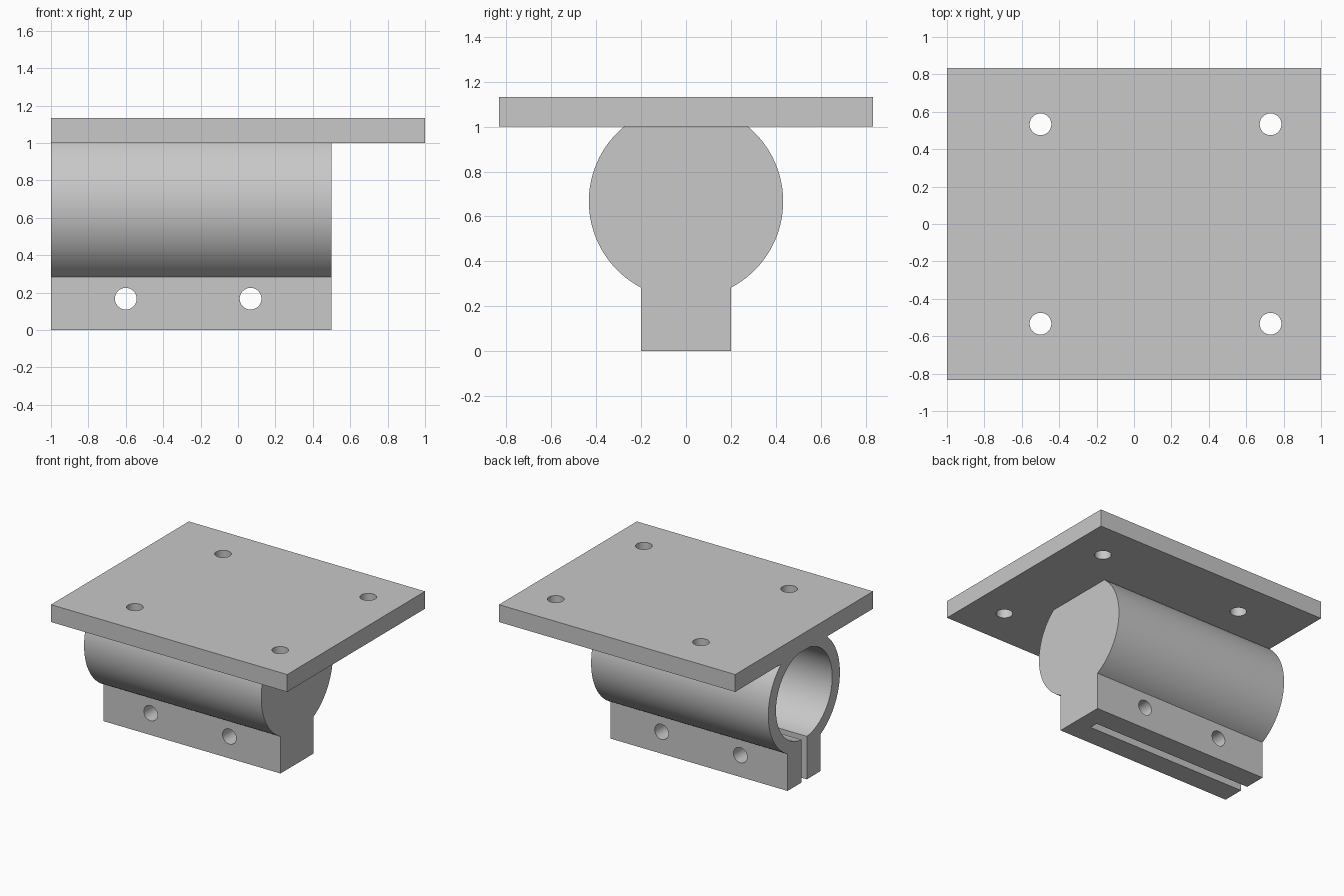
import bpy
import bmesh
from math import radians, asin, acos, sin, cos
from mathutils import Matrix, Vector

cube = bpy.data.objects.get("Cube")
if cube:
    bpy.data.objects.remove(cube, do_unlink=True)

grey = bpy.data.materials.new("plain grey")
grey.use_nodes = True
GREY = (0.58, 0.58, 0.58, 1)
grey.diffuse_color = GREY
grey.node_tree.nodes["Principled BSDF"].inputs["Base Color"].default_value = GREY

# Main dimensions
LEFT, CLAMP_END, BORE_END = -1.0, 0.5, 0.367
PLATE_Z, PLATE_T, PLATE_D = 1.0, 0.133, 1.667
AXIS_Z, OUTER_R, BORE_R = 0.667, 0.433, 0.34
JAW_HALF, SLOT_W, HOLE_R = 0.2, 0.066, 0.058


def make_object(name, bm):
    bmesh.ops.recalc_face_normals(bm, faces=bm.faces)
    mesh = bpy.data.meshes.new(name)
    bm.to_mesh(mesh)
    bm.free()
    mesh.materials.append(grey)
    obj = bpy.data.objects.new(name, mesh)
    bpy.context.collection.objects.link(obj)
    return obj


def box(name, low, high):
    low, high = Vector(low), Vector(high)
    bm = bmesh.new()
    bmesh.ops.create_cube(bm, size=1, matrix=Matrix.Translation((low + high) / 2)
                          @ Matrix.Diagonal((*(high - low), 1)))
    return make_object(name, bm)


def rod(name, center, radius, length, axis, segments=48):
    turn = {"X": Matrix.Rotation(radians(90), 4, "Y"),
            "Y": Matrix.Rotation(radians(90), 4, "X"),
            "Z": Matrix.Identity(4)}[axis]
    bm = bmesh.new()
    bmesh.ops.create_cone(bm, cap_ends=True, segments=segments, radius1=radius,
                          radius2=radius, depth=length,
                          matrix=Matrix.Translation(center) @ turn)
    return make_object(name, bm)


def cut(obj, cutters):
    """Subtract the cutters, bake the result and remove the cutters."""
    for cutter in cutters:
        cutter.hide_render = True
        mod = obj.modifiers.new(cutter.name, "BOOLEAN")
        mod.operation, mod.solver, mod.object = "DIFFERENCE", "EXACT", cutter
    bpy.context.view_layer.update()
    graph = bpy.context.evaluated_depsgraph_get()
    baked = bpy.data.meshes.new_from_object(obj.evaluated_get(graph))
    obj.modifiers.clear()
    obj.data = baked
    for cutter in cutters:
        bpy.data.objects.remove(cutter, do_unlink=True)
    baked.shade_smooth()
    baked.set_sharp_from_angle(angle=radians(30))


# Mounting plate with four screw holes
plate = box("mounting_plate", (-1, -PLATE_D / 2, PLATE_Z),
            (1, PLATE_D / 2, PLATE_Z + PLATE_T))
cut(plate, [rod("plate_hole", (x, y, PLATE_Z), HOLE_R, 1, "Z")
            for x in (-0.5, 0.73) for y in (-0.533, 0.533)])

# Clamp body: flattened round barrel running into a straight jaw block
top_angle = asin((PLATE_Z - AXIS_Z) / OUTER_R)
low_angle = -acos(JAW_HALF / OUTER_R)
STEPS = 48
half = []
for i in range(STEPS + 1):
    a = top_angle + (low_angle - top_angle) * i / STEPS
    half.append((OUTER_R * cos(a), AXIS_Z + OUTER_R * sin(a)))
half.append((JAW_HALF, 0))
outline = half + [(-y, z) for y, z in reversed(half)]

bm = bmesh.new()
end = bm.faces.new([bm.verts.new((LEFT, y, z)) for y, z in outline])
grown = bmesh.ops.extrude_face_region(bm, geom=[end], use_keep_orig=True)
bmesh.ops.translate(bm, vec=(CLAMP_END - LEFT, 0, 0),
                    verts=[v for v in grown["geom"] if isinstance(v, bmesh.types.BMVert)])
clamp = make_object("clamp_body", bm)

# Blind bore, clamping slot and two cross bolt holes
start = LEFT - 0.2
bore = rod("bore", ((start + BORE_END) / 2, 0, AXIS_Z), BORE_R,
           BORE_END - start, "X", 96)
slot = box("slot", (start, -SLOT_W / 2, -0.2), (BORE_END, SLOT_W / 2, AXIS_Z))
bolts = [rod("bolt_hole", (x, 0, 0.167), HOLE_R, 1, "Y") for x in (-0.6, 0.067)]
cut(clamp, [bore, slot] + bolts)
